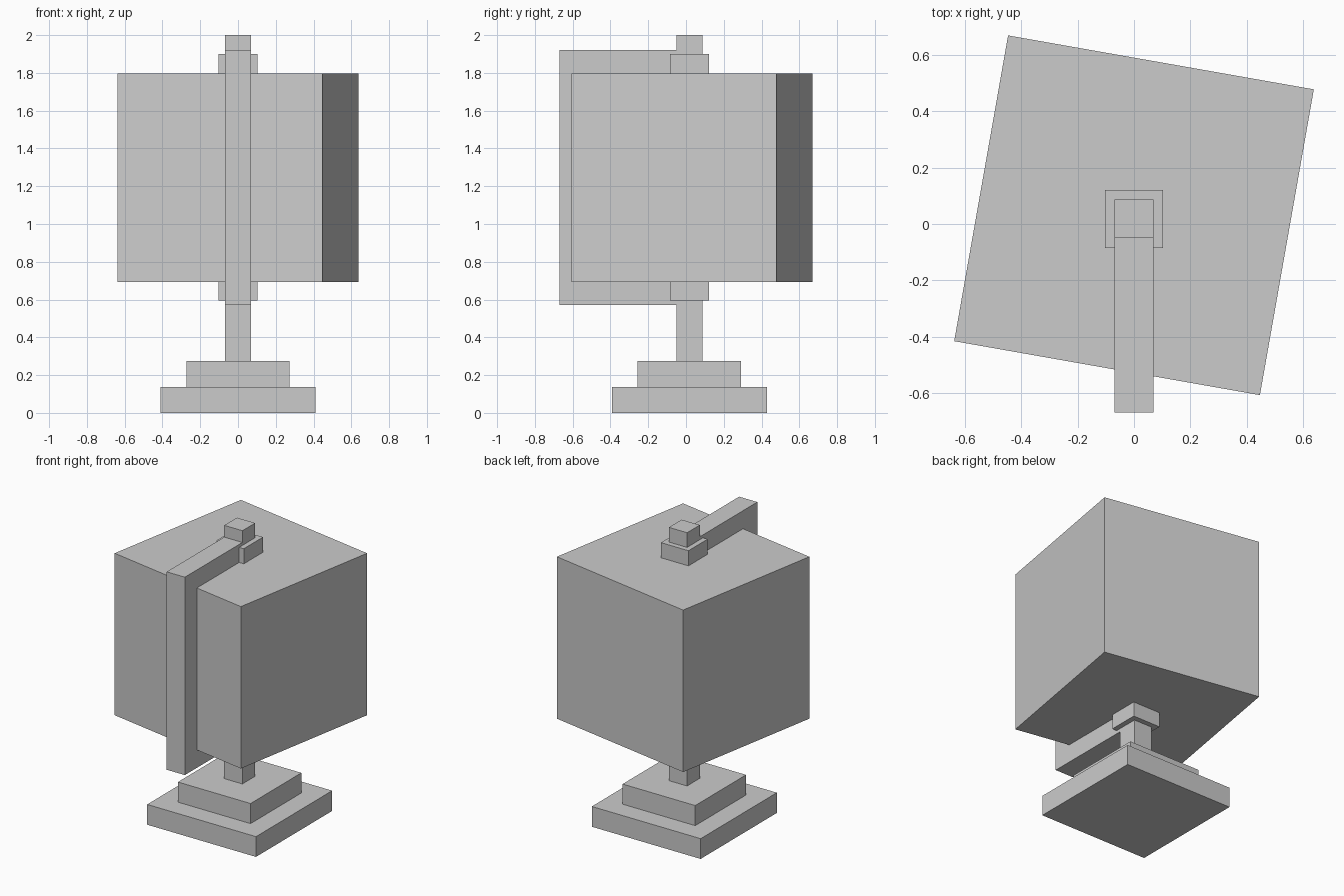
import bpy, bmesh
from math import radians

if "Cube" in bpy.data.objects:
    bpy.data.objects.remove(bpy.data.objects["Cube"])

CY = 0.018   # y of the stand's axis


def box(name, side, z0, z1, y=CY, turn=0):
    """Square block standing between two heights."""
    bpy.ops.mesh.primitive_cube_add(size=1, location=(0, y, (z0 + z1) / 2),
                                    rotation=(0, 0, radians(turn)))
    ob = bpy.context.object
    ob.name = name
    ob.scale = (side, side, z1 - z0)
    bpy.ops.object.transform_apply(location=False, rotation=False, scale=True)
    return ob


# Stepped foot
box("base_lower", 0.82, 0, 0.138)
box("base_upper", 0.547, 0.138, 0.275)

# Axle through the globe, with a collar at each pole
box("axle", 0.137, 0.275, 2.0)
box("collar_lower", 0.207, 0.594, 0.70)
box("collar_upper", 0.207, 1.79, 1.90)

# Cubic globe, turned slightly on its axle
box("globe", 1.102, 0.694, 1.797, y=0.031, turn=-10)

# C-shaped arm: side profile (y, z) extruded across x
half, t = 0.0685, 0.137
front, back, low, high = -0.67, CY - 0.0685, 0.572, 1.92
profile = [(back, low), (front, low), (front, high), (back, high),
           (back, high - t), (front + t, high - t),
           (front + t, low + t), (back, low + t)]
bm = bmesh.new()
face = bm.faces.new([bm.verts.new((-half, y, z)) for y, z in profile])
ext = bmesh.ops.extrude_face_region(bm, geom=[face])
bmesh.ops.translate(bm, vec=(2 * half, 0, 0),
                    verts=[g for g in ext["geom"] if isinstance(g, bmesh.types.BMVert)])
bmesh.ops.recalc_face_normals(bm, faces=bm.faces)
mesh = bpy.data.meshes.new("arm")
bm.to_mesh(mesh)
bm.free()
bpy.context.collection.objects.link(bpy.data.objects.new("arm", mesh))
